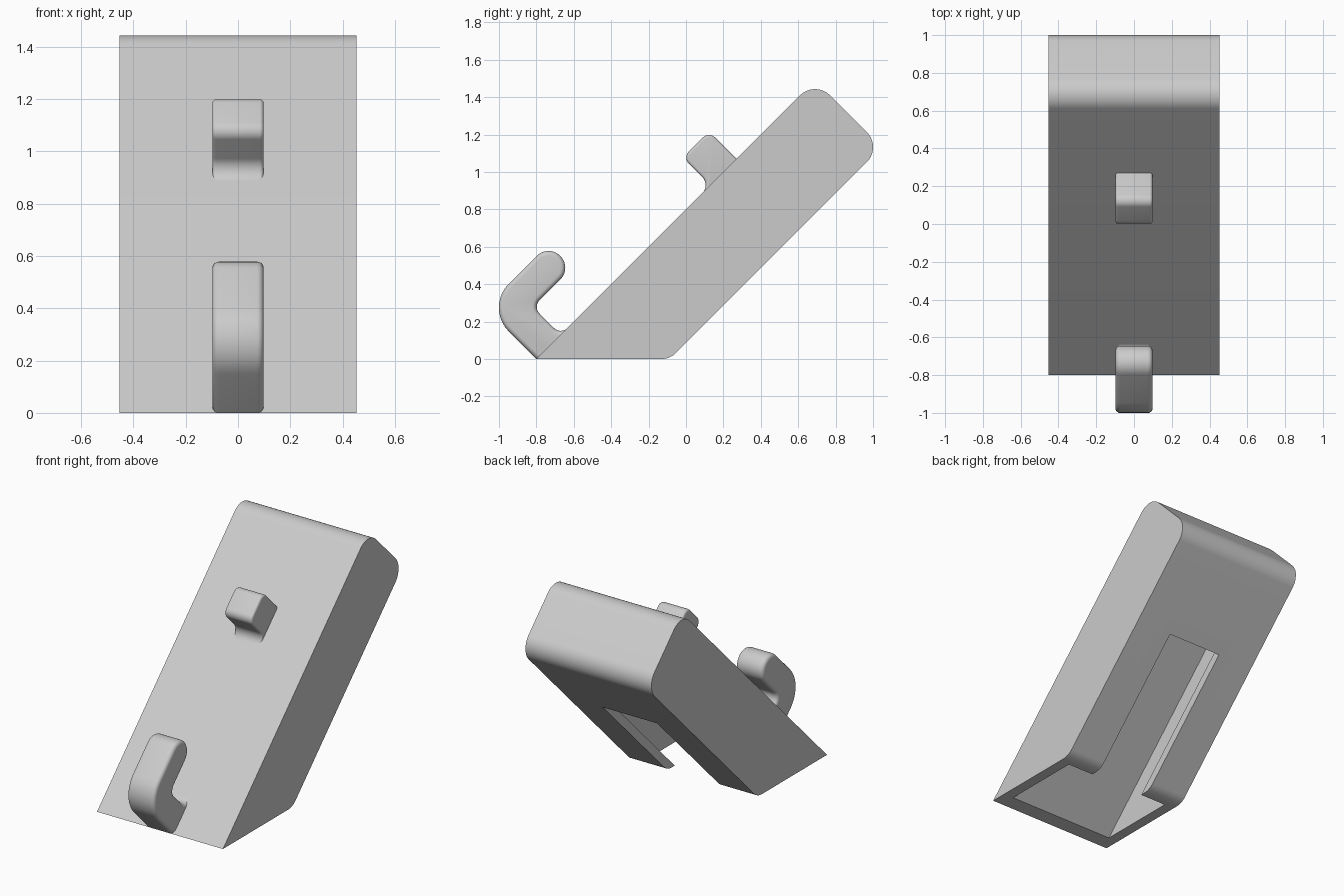
import bpy, bmesh, math
from mathutils import Vector

if "Cube" in bpy.data.objects:
    bpy.data.objects.remove(bpy.data.objects["Cube"])

K = math.sqrt(0.5)
LENGTH, DEPTH = 2.107, 0.505     # sloped body length and thickness
WALL, LIP = 0.075, 0.055         # front/end wall and slotted back wall

grey = bpy.data.materials.new("light_grey")
grey.diffuse_color = (0.6, 0.6, 0.6, 1)
grey.use_nodes = True
grey.node_tree.nodes["Principled BSDF"].inputs["Base Color"].default_value = grey.diffuse_color


def slope(u, v):
    """Point u along the 45 degree front face, v behind it, as (y, z)."""
    return (-0.8 + (u + v) * K, (u - v) * K)


def rounded(corners, steps=10):
    """Outline with arcs; each corner is ((y, z), radius)."""
    out = []
    n = len(corners)
    for i, (p, r) in enumerate(corners):
        p = Vector(p)
        if r == 0:
            out.append(p)
            continue
        a = (Vector(corners[i - 1][0]) - p).normalized()
        b = (Vector(corners[(i + 1) % n][0]) - p).normalized()
        half = a.angle(b) / 2
        centre = p + (a + b).normalized() * (r / math.sin(half))
        start = p + a * (r / math.tan(half)) - centre
        end = p + b * (r / math.tan(half)) - centre
        sweep = math.pi - 2 * half
        for s in range(steps + 1):
            t = s / steps
            out.append(centre + (start * math.sin((1 - t) * sweep)
                                 + end * math.sin(t * sweep)) / math.sin(sweep))
    return out


def extrude(name, outline, half_width):
    """Solid with a side outline, spread evenly along x."""
    bm = bmesh.new()
    face = bm.faces.new([bm.verts.new((-half_width, p[0], p[1])) for p in outline])
    geom = bmesh.ops.extrude_face_region(bm, geom=[face])["geom"]
    bmesh.ops.translate(bm, vec=(2 * half_width, 0, 0),
                        verts=[g for g in geom if isinstance(g, bmesh.types.BMVert)])
    bmesh.ops.recalc_face_normals(bm, faces=bm.faces)
    mesh = bpy.data.meshes.new(name)
    bm.to_mesh(mesh)
    bm.free()
    mesh.materials.append(grey)
    obj = bpy.data.objects.new(name, mesh)
    bpy.context.collection.objects.link(obj)
    return obj


def activate(obj):
    bpy.ops.object.select_all(action='DESELECT')
    obj.select_set(True)
    bpy.context.view_layer.objects.active = obj


def cut(obj, cutter):
    activate(obj)
    mod = obj.modifiers.new("cut", 'BOOLEAN')
    mod.operation, mod.solver, mod.object = 'DIFFERENCE', 'EXACT', cutter
    bpy.ops.object.modifier_apply(modifier=mod.name)
    bpy.data.objects.remove(cutter)


def soften(obj, width):
    activate(obj)
    mod = obj.modifiers.new("soft_edges", 'BEVEL')
    mod.width, mod.segments = width, 5
    mod.limit_method, mod.angle_limit = 'ANGLE', math.radians(50)
    bpy.ops.object.modifier_apply(modifier=mod.name)


# Leaning body: rounded at the top and at the back foot
body = extrude("body", rounded([
    (slope(0, 0), 0), (slope(DEPTH, DEPTH), 0.113),
    (slope(LENGTH, DEPTH), 0.113), (slope(LENGTH, 0), 0.113)], 16), 0.452)

# Pocket open at the foot, and the slot through the back wall
pocket = [slope(u, v) for u, v in ((-0.3, WALL), (-0.3, DEPTH - LIP),
          (LENGTH - WALL, DEPTH - LIP), (LENGTH - WALL, WALL))]
cut(body, extrude("pocket_cutter", pocket, 0.382))
slot = [slope(u, v) for u, v in ((-0.3, DEPTH - 0.15), (-0.3, 0.75),
        (1.44, 0.75), (1.44, DEPTH - 0.15))]
cut(body, extrude("slot_cutter", slot, 0.195))

# Lower hook: arm out of the face, bent upward to a round tip
hook = extrude("lower_hook", rounded([
    (slope(0, 0), 0), (slope(0, -0.389), 0.18),
    (slope(0.48, -0.389), 0.088), (slope(0.48, -0.21), 0.088),
    (slope(0.184, -0.21), 0.05), (slope(0.184, 0), 0.05),
    (slope(0.26, 0), 0), (slope(0.26, 0.06), 0), (slope(0.07, 0.06), 0)]), 0.098)
soften(hook, 0.035)

# Upper peg: small block with a fillet under its root
peg = extrude("upper_peg", rounded([
    (slope(1.513, 0.06), 0), (slope(1.513, -0.208), 0.045),
    (slope(1.315, -0.208), 0.045), (slope(1.315, 0), 0.06),
    (slope(1.24, 0), 0), (slope(1.24, 0.06), 0)]), 0.098)
soften(peg, 0.035)

for part in (body, hook, peg):
    activate(part)
    bpy.ops.object.shade_smooth_by_angle(angle=math.radians(30))
